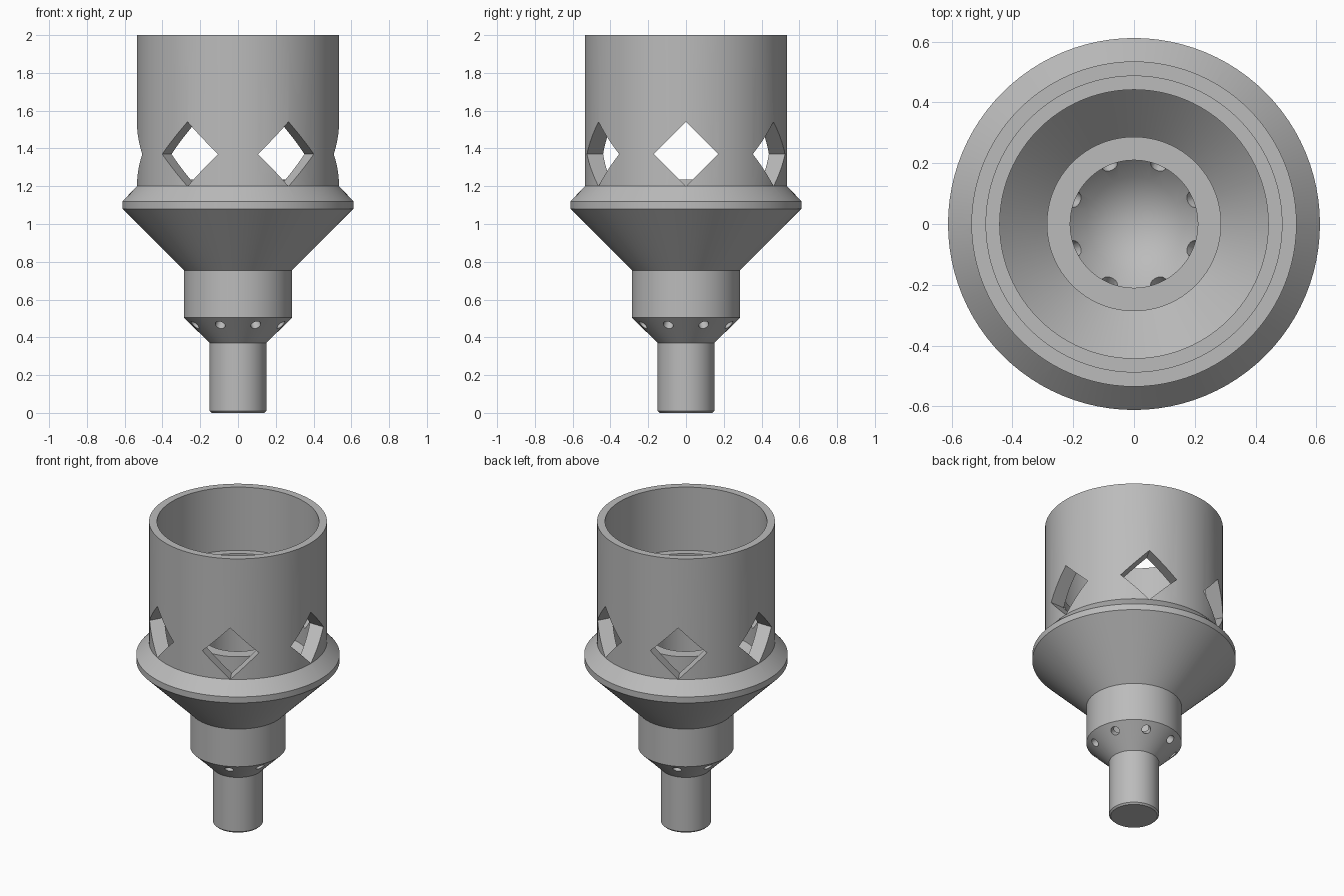
import bpy, bmesh, math
from mathutils import Matrix, Vector

if "Cube" in bpy.data.objects:
    bpy.data.objects.remove(bpy.data.objects["Cube"], do_unlink=True)

SEGMENTS = 96

# One plain grey material
grey = bpy.data.materials.new("plain_grey")
grey.use_nodes = True
GREY = (0.5, 0.5, 0.5, 1)
grey.diffuse_color = GREY
grey.node_tree.nodes["Principled BSDF"].inputs["Base Color"].default_value = GREY


def make_object(name, bm):
    bmesh.ops.recalc_face_normals(bm, faces=bm.faces)
    mesh = bpy.data.meshes.new(name)
    bm.to_mesh(mesh)
    bm.free()
    mesh.materials.append(grey)
    obj = bpy.data.objects.new(name, mesh)
    bpy.context.collection.objects.link(obj)
    return obj


def lathe(name, profile):
    """Revolve a profile of (radius, height) that starts and ends on the axis."""
    bm = bmesh.new()
    verts = [bm.verts.new((r, 0, z)) for r, z in profile]
    edges = [bm.edges.new(pair) for pair in zip(verts, verts[1:])]
    bmesh.ops.spin(bm, geom=verts + edges, cent=(0, 0, 0), axis=(0, 0, 1),
                   angle=math.tau, steps=SEGMENTS, use_merge=False)
    bmesh.ops.remove_doubles(bm, verts=bm.verts, dist=1e-4)
    return make_object(name, bm)


def radial_cutters(name, count, start, sides, radius, r, z, length, tilt):
    """Ring of prisms centred at (r, z); tilt turns their axes upward going inward."""
    bm = bmesh.new()
    for i in range(count):
        angle = start + i * math.tau / count
        out = Vector((math.cos(angle) * math.cos(tilt),
                      math.sin(angle) * math.cos(tilt), -math.sin(tilt)))
        side = Vector((-math.sin(angle), math.cos(angle), 0))
        up = out.cross(side)
        frame = Matrix((side, up, out)).transposed().to_4x4()
        place = Matrix.Translation((r * math.cos(angle), r * math.sin(angle), z))
        bmesh.ops.create_cone(bm, cap_ends=True, segments=sides, radius1=radius,
                              radius2=radius, depth=length, matrix=place @ frame)
    cutter = make_object(name, bm)
    cutter.hide_render = True
    return cutter


# Hollow body: outside from the stem up, then down the inside
body = lathe("funnel_body", [
    (0, 0), (0.14, 0), (0.15, 0.01), (0.15, 0.37),            # stem
    (0.287, 0.505), (0.287, 0.755),                           # lower collar
    (0.612, 1.08), (0.612, 1.12), (0.535, 1.2),               # flared flange
    (0.535, 2.0), (0.487, 2.0), (0.487, 1.58), (0.442, 1.58), # cup wall and ledge
    (0.442, 1.08), (0.287, 0.925),                            # funnel floor
    (0.287, 1.235), (0.21, 1.235),                            # inner tube
    (0.21, 0.5), (0.155, 0.445), (0, 0.355),                  # drilled bore
])

# Six diamond windows and eight small drain holes
cutters = [
    radial_cutters("window_cutter", 6, 0, 4, 0.171, 0.5, 1.37, 0.26, 0),
    radial_cutters("drain_cutter", 8, math.pi / 8, 24, 0.027, 0.247, 0.465,
                   0.15, math.pi / 4),
]
bpy.ops.object.select_all(action="DESELECT")
body.select_set(True)
bpy.context.view_layer.objects.active = body
for cutter in cutters:
    mod = body.modifiers.new(cutter.name, "BOOLEAN")
    mod.operation = "DIFFERENCE"
    mod.solver = "EXACT"
    mod.object = cutter
    bpy.ops.object.modifier_apply(modifier=mod.name)
    bpy.data.objects.remove(cutter, do_unlink=True)

# Smooth round walls, crisp rims
bpy.ops.object.shade_smooth_by_angle(angle=math.radians(16))
